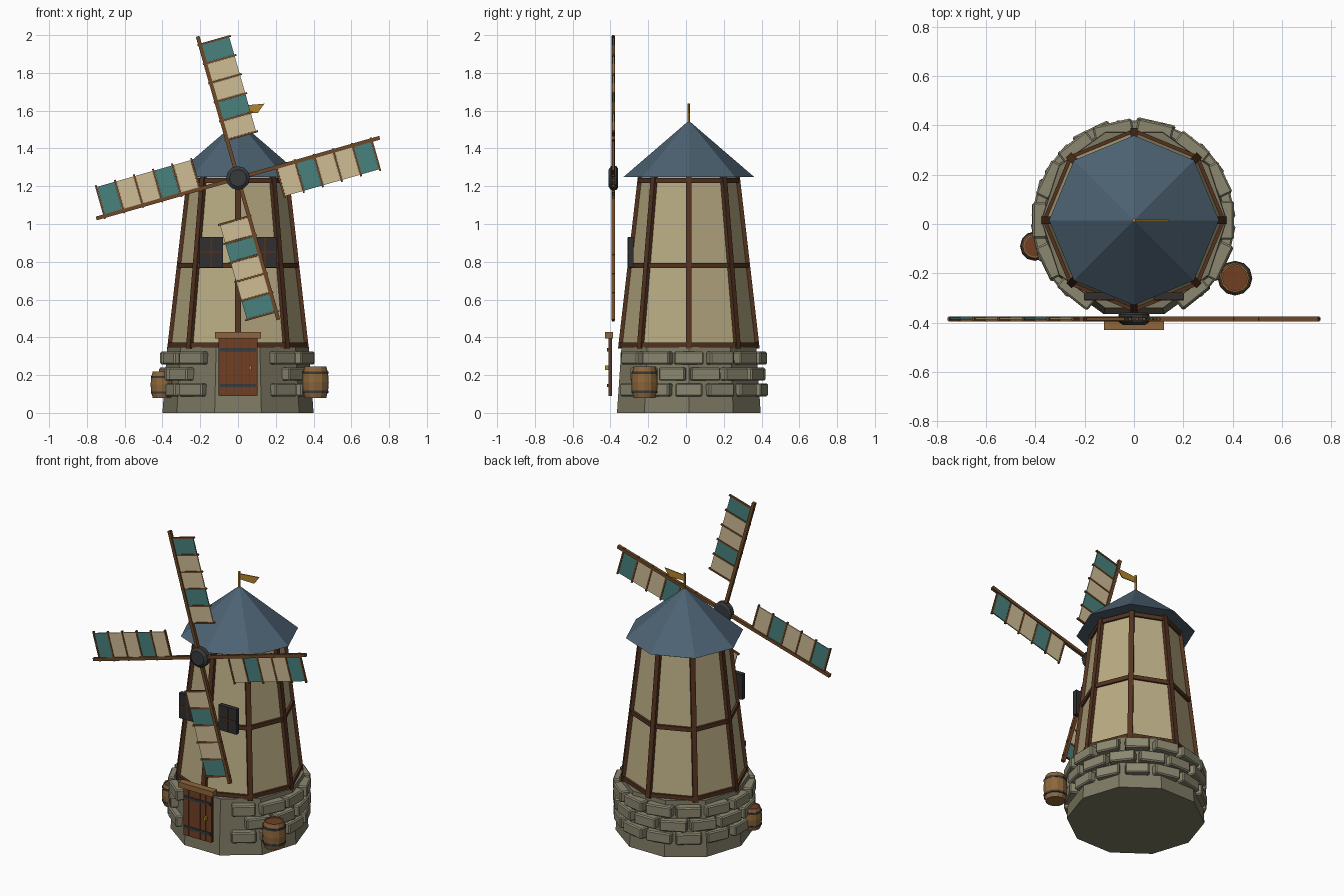
import bpy, bmesh, random
from math import sin, cos, pi, radians
from mathutils import Vector, Matrix

if "Cube" in bpy.data.objects:
    bpy.data.objects.remove(bpy.data.objects["Cube"])

random.seed(4)
CY = 0.015                      # tower axis in y


def mat(name, r, g, b):
    m = bpy.data.materials.new(name)
    m.diffuse_color = tuple((c / 255) ** 2.2 for c in (r, g, b)) + (1,)
    m.use_nodes = True
    m.node_tree.nodes["Principled BSDF"].inputs["Base Color"].default_value = m.diffuse_color
    return m


STONE = mat("stone", 138, 134, 112)
BASE = mat("base_stone", 125, 121, 100)
PLASTER = mat("plaster", 184, 170, 130)
TIMBER = mat("timber", 84, 54, 36)
SPAR = mat("spar_wood", 110, 74, 44)
DOOR = mat("door_wood", 112, 66, 40)
OAK = mat("oak", 140, 102, 62)
ROOF = mat("roof_slate", 78, 98, 114)
IRON = mat("iron", 58, 60, 62)
CREAM = mat("cream_cloth", 205, 188, 148)
TEAL = mat("teal_cloth", 74, 128, 124)
GOLD = mat("gold", 176, 132, 48)
GLASS = mat("dark_pane", 52, 50, 50)


def finish(name, bm, material, bevel=0):
    bmesh.ops.recalc_face_normals(bm, faces=bm.faces)
    me = bpy.data.meshes.new(name)
    bm.to_mesh(me)
    bm.free()
    ob = bpy.data.objects.new(name, me)
    bpy.context.collection.objects.link(ob)
    me.materials.append(material)
    if bevel:
        m = ob.modifiers.new("bevel", 'BEVEL')
        m.width, m.segments = bevel, 1
    return ob


def box(bm, center, size, rot=Matrix()):
    bmesh.ops.create_cube(bm, size=1, matrix=Matrix.Translation(center) @ rot.to_4x4()
                          @ Matrix.Diagonal((*size, 1)))


def bar(bm, p, q, w, d, side):
    """Box from p to q; w measured along side, d across it."""
    p, q, side = Vector(p), Vector(q), Vector(side)
    z = (q - p).normalized()
    x = (side - z * side.dot(z)).normalized()
    rot = Matrix((x, z.cross(x), z)).transposed()
    box(bm, (p + q) / 2, (w, d, (q - p).length), rot)


def lathe(bm, n, profile, cx=0, cy=CY):
    """n-sided capped solid from (radius, z) points, first corner on +x."""
    rings = [[bm.verts.new((cx + r * cos(2 * pi * i / n), cy + r * sin(2 * pi * i / n), z))
              for i in range(n)] for r, z in profile]
    for a, b in zip(rings, rings[1:]):
        for i in range(n):
            j = (i + 1) % n
            bm.faces.new((a[i], a[j], b[j], b[i]))
    bm.faces.new(rings[0][::-1])
    bm.faces.new(rings[-1])


def solid(name, n, profile, material, cx=0, cy=CY):
    bm = bmesh.new()
    lathe(bm, n, profile, cx, cy)
    return finish(name, bm, material)


def boxes(name, items, material, bevel=0):
    bm = bmesh.new()
    for c, s in items:
        box(bm, c, s)
    return finish(name, bm, material, bevel)


# Tower: ten-sided stone base, eight-sided plaster body and roof
solid("stone_base", 10, [(0.40, 0), (0.375, 0.35)], BASE)
solid("tower_body", 8, [(0.36, 0.34), (0.255, 1.25)], PLASTER)
solid("roof", 8, [(0.345, 1.25), (0.002, 1.545)], ROOF)

# Facing stones in three staggered rows, left open around the door
bm = bmesh.new()
for row, z in enumerate((0.122, 0.205, 0.29)):
    for k in range(14):
        a = 2 * pi * (k + (row % 2) * 0.5) / 14
        if cos(a + pi / 2) > cos(radians(34)):
            continue
        w = 0.15 + random.uniform(-0.012, 0.012)
        r = 0.38 + random.uniform(-0.005, 0.004)
        box(bm, (r * cos(a), CY + r * sin(a), z), (0.06, w, 0.068), Matrix.Rotation(a, 3, 'Z'))
finish("facing_stones", bm, STONE, 0.007)


# Timber frame: corner posts and three ring beams
def corner(k, z):
    r = 0.36 - (z - 0.34) * 0.105 / 0.91
    return Vector((r * cos(k * pi / 4), CY + r * sin(k * pi / 4), z))


bm = bmesh.new()
for k in range(8):
    out = (cos(k * pi / 4), sin(k * pi / 4), 0)
    bar(bm, corner(k, 0.34), corner(k, 1.25), 0.03, 0.03, out)
    for z in (0.36, 0.78, 1.23):
        bar(bm, corner(k, z), corner(k + 1, z), 0.026, 0.026, (0, 0, 1))
finish("timber_frame", bm, TIMBER)

# Door with planks, iron straps, handle and lintel
boxes("door_planks", [((x * 0.04, -0.402, 0.245), (0.037, 0.018, 0.31)) for x in range(-2, 3)], DOOR)
boxes("door_frame", [((0, -0.398, 0.245), (0.204, 0.012, 0.305))], TIMBER)
boxes("door_straps", [((0, -0.413, z), (0.19, 0.008, 0.018)) for z in (0.145, 0.335)], IRON)
boxes("door_handle", [((0.065, -0.419, 0.24), (0.014, 0.02, 0.024))], GOLD)
boxes("door_lintel", [((0, -0.408, 0.412), (0.245, 0.044, 0.034))], OAK)

# Windows either side of the front post
boxes("window_panes", [((s * 0.141, -0.293, 0.85), (0.125, 0.03, 0.16)) for s in (-1, 1)], GLASS)
boxes("window_bars", [((s * 0.141, -0.308, 0.85), d) for s in (-1, 1)
                      for d in ((0.008, 0.006, 0.155), (0.12, 0.006, 0.008))], TIMBER)

# Flagpole and pennant
solid("flagpole", 6, [(0.008, 1.52), (0.008, 1.638)], GOLD)
bm = bmesh.new()
flag = [(0, 1.625), (0.14, 1.637), (0.105, 1.588), (0, 1.59)]
sides = [[bm.verts.new((x, CY + y, z)) for x, z in flag] for y in (-0.003, 0.003)]
bm.faces.new(sides[0])
bm.faces.new(sides[1][::-1])
for i in range(4):
    j = (i + 1) % 4
    bm.faces.new((sides[0][i], sides[1][i], sides[1][j], sides[0][j]))
finish("pennant", bm, GOLD)

# Hub: a disc turned to face the front
hub = solid("sail_hub", 12, [(0.05, -0.025), (0.063, -0.017), (0.063, 0.012), (0.045, 0.025)], IRON, cy=0)
hub.data.transform(Matrix.Translation((0, -0.385, 1.243)) @ Matrix.Rotation(pi / 2, 4, 'X'))

# Four sails: spar, rungs and five cloth panels on the clockwise side
spars, cream, teal = bmesh.new(), bmesh.new(), bmesh.new()
for k in range(4):
    a = radians(15.9) + k * pi / 2
    u, v = Vector((cos(a), 0, sin(a))), Vector((sin(a), 0, -cos(a)))
    o = Vector((0, -0.385, 1.243))
    bar(spars, o + u * 0.02, o + u * 0.78, 0.02, 0.02, v)
    for i in range(6):
        c = o + u * (0.21 + 0.105 * i)
        bar(spars, c - v * 0.014, c + v * 0.17, 0.01, 0.012, u)
    for i in range(5):
        c = o + u * (0.2625 + 0.105 * i)
        bar(teal if i in (1, 4) else cream, c + v * 0.008, c + v * 0.16, 0.094, 0.007, u)
finish("sail_spars", spars, SPAR)
finish("sail_cloth_cream", cream, CREAM)
finish("sail_cloth_teal", teal, TEAL)

# Barrels: staves, recessed lid and hoops
for name, x, y, r, h in (("right", 0.41, -0.22, 0.072, 0.165), ("left", -0.403, -0.09, 0.061, 0.138)):
    z = 0.08
    prof = [(0.80, 0), (0.93, 0.22), (0.98, 0.5), (0.93, 0.78), (0.80, 1)]
    solid(name + "_barrel", 12, [(r * p, z + h * t) for p, t in prof]
          + [(r * 0.7, z + h), (r * 0.7, z + h * 0.94)], OAK, x, y)
    solid(name + "_barrel_lid", 12, [(r * 0.7, z + h * 0.93), (r * 0.7, z + h * 0.96)], DOOR, x, y)
    bm = bmesh.new()
    for t in (0.2, 0.8):
        lathe(bm, 12, [(r * 0.96, z + h * (t - 0.04)), (r * 0.96, z + h * (t + 0.04))], x, y)
    finish(name + "_barrel_hoops", bm, IRON)
